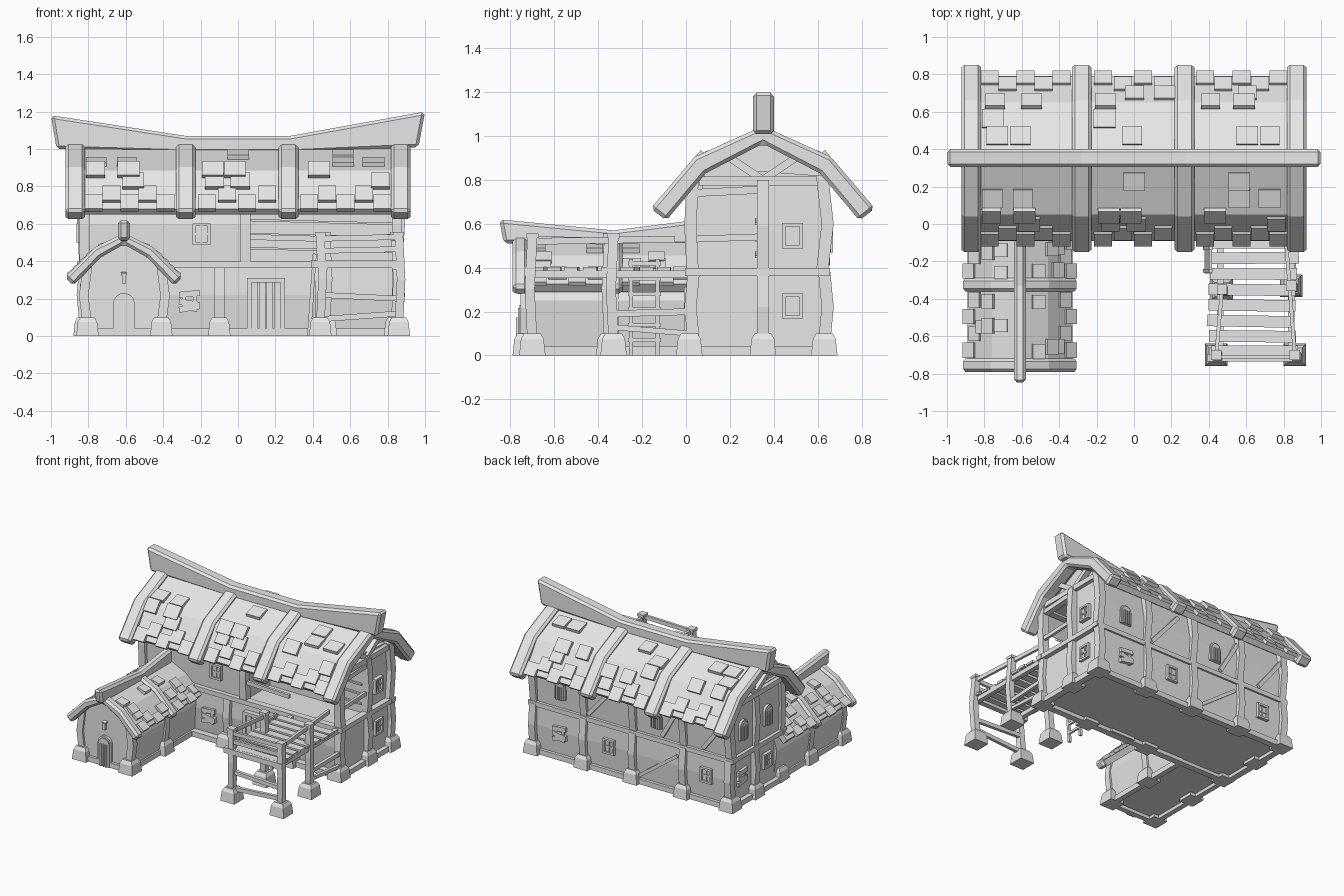
import bpy, bmesh, math, random
from mathutils import Vector, Matrix

random.seed(4)
if "Cube" in bpy.data.objects:
    bpy.data.objects.remove(bpy.data.objects["Cube"], do_unlink=True)

GREY = (0.8, 0.8, 0.8, 1)
mat = bpy.data.materials.new("light grey")
mat.use_nodes = True
mat.diffuse_color = GREY
mat.node_tree.nodes["Principled BSDF"].inputs["Base Color"].default_value = GREY


def finish(name, bm, M=Matrix()):
    bmesh.ops.recalc_face_normals(bm, faces=bm.faces)
    me = bpy.data.meshes.new(name)
    bm.to_mesh(me)
    bm.free()
    me.transform(M)
    me.materials.append(mat)
    ob = bpy.data.objects.new(name, me)
    bpy.context.scene.collection.objects.link(ob)
    return ob


def loft(bm, rings):
    """Skin a list of equal rings of points and cap both ends."""
    rings = [[bm.verts.new(p) for p in r] for r in rings]
    bm.faces.new(rings[0])
    bm.faces.new(rings[-1])
    n = len(rings[0])
    for lo, hi in zip(rings, rings[1:]):
        for i in range(n):
            j = (i + 1) % n
            bm.faces.new((lo[i], lo[j], hi[j], hi[i]))


SQUARE = ((-1, -1), (1, -1), (1, 1), (-1, 1))


def add_beam(bm, a, b, w, h):
    """Box running from a to b; h is the upright thickness of a level beam."""
    a, b = Vector(a), Vector(b)
    z = (b - a).normalized()
    ref = Vector((0, 1, 0)) if abs(z.z) > 0.9 else Vector((0, 0, 1))
    x = ref.cross(z).normalized()
    y = z.cross(x)
    loft(bm, [[p + x * (i * w / 2) + y * (j * h / 2) for i, j in SQUARE] for p in (a, b)])


def beams(name, items, M=Matrix()):
    bm = bmesh.new()
    for it in items:
        add_beam(bm, *it)
    return finish(name, bm, M)


def prism(name, pts, axis, a, b, M=Matrix()):
    """Profile of (side, z) points pushed along the x or y axis from a to b."""
    bm = bmesh.new()
    at = (lambda p, t: (t, p[0], p[1])) if axis == "x" else (lambda p, t: (p[0], t, p[1]))
    loft(bm, [[at(p, t) for p in pts] for t in (a, b)])
    return finish(name, bm, M)


def chamfer(ob):
    bev = ob.modifiers.new("chamfer", "BEVEL")
    bev.width = .016
    bev.segments = 1


def arch_band(outer, inner, c):
    """Closed gable-shaped band mirrored about c."""
    right = [(c + d, z) for d, z in outer]
    left = [(c - d, z) for d, z in outer[-2::-1]]
    r_in = [(c + d, z) for d, z in inner]
    l_in = [(c - d, z) for d, z in inner[-2::-1]]
    return right + left + (r_in + l_in)[::-1]


def shingles(name, outer, c, axis, bays, rows, per_bay, step, size):
    """Tilted shingles over both slopes, and a ragged double row along the eaves."""
    bm = bmesh.new()

    def tile(s, seg, t, u, width):
        p, q = Vector(outer[seg]), Vector(outer[seg + 1])
        run = (q - p).normalized()
        up = Vector((-run.y, run.x)) if run.x > 0 else Vector((run.y, -run.x))
        low = p + (q - p) * t + up * .014
        high = low + run * size - up * .012
        a, b = [(u, c + s * v.x, v.y) if axis == "x" else (c + s * v.x, u, v.y) for v in (low, high)]
        add_beam(bm, a, b, width, .024)

    for s in (-1, 1):
        for u0, u1 in bays:
            spots = [(r, k) for r in rows for k in range(3)]
            for (seg, t), k in random.sample(spots, per_bay):
                u = u0 + (u1 - u0) * (k + 0.5 + random.uniform(-.2, .2)) / 3
                tile(s, seg, t, u, size * random.uniform(1, 1.2))
            n = round((u1 - u0) / step)
            for k in range(n):
                tile(s, 0, .16 if k % 2 else -.07, u0 + (u1 - u0) * (k + 0.5) / n, step * .95)
    return finish(name, bm)


def gable_roof(name, rib, slab, c, axis, span, ribs, rw, bays, *tiles):
    prism(name + "_slab", arch_band(*slab, c), axis, *span)
    for r in ribs:
        chamfer(prism(name + "_rib", arch_band(*rib, c), axis, r - rw / 2, r + rw / 2))
    shingles(name + "_shingles", slab[0], c, axis, bays, *tiles)


def post(x, y, z0, z1, bx=0, by=0, w=.055):
    """Square post whose middle is pushed sideways."""
    bm = bmesh.new()
    loft(bm, [[(px + i * w / 2, py + j * w / 2, z) for i, j in SQUARE]
              for px, py, z in ((x, y, z0), (x + bx, y + by, (z0 + z1) / 2), (x, y, z1))])
    finish("bent_post", bm)


def stone(x, y):
    bm = bmesh.new()
    loft(bm, [[(x + i * r, y + j * r, z) for i, j in SQUARE] for r, z in ((.06, 0), (.052, .075), (.038, .1))])
    finish("foot_stone", bm)


def spot(x, y, z, side):
    turn = {"front": 0, "right": 90, "back": 180, "left": -90}[side]
    return Matrix.Translation((x, y, z)) @ Matrix.Rotation(math.radians(turn), 4, "Z")


def frame_items(w, h, t, d):
    return [((-w, 0, 0), (-w, 0, h), t, d), ((w, 0, 0), (w, 0, h), t, d),
            ((-w - t / 2, 0, 0), (w + t / 2, 0, 0), d, t),
            ((-w - t / 2, 0, h), (w + t / 2, 0, h), d, t)]


def window(*where):
    beams("window", frame_items(.04, .1, .015, .04) + [
        ((0, 0, 0), (0, 0, .1), .01, .025), ((-.04, 0, .05), (.04, 0, .05), .025, .01),
        ((-.04, 0, .05), (.04, 0, .05), .012, .1)], spot(*where))


def boards(*where):
    beams("boarded_window", [((-.055, 0, z), (.055, 0, z + r), .03, .032)
                             for z, r in ((.0, .02), (.045, -.02), (.08, .01))]
          + [((x, .005, -.01), (x, .005, .1), .02, .03) for x in (-.03, .03)], spot(*where))


def arched(name, where, w, h):
    M = spot(*where)
    for k, depth in ((1, .018), (.78, .026)):
        r, top = w * k, h - w
        arc = [(r * math.cos(math.pi * i / 8), top + r * math.sin(math.pi * i / 8)) for i in range(9)]
        prism(name, [(-r, 0), (r, 0)] + arc, "y", -depth, .02, M)
    beams(name + "_bars", [((x, -.028, 0), (x, -.028, top), .01, .012)
                           for x in (-w * .4, 0, w * .4)], M)


# Main house walls, upper floor with an open corner, and gable
prism("lower_walls", [(.05, .025), (.025, .22), (.03, .38), (.64, .38), (.645, .22), (.63, .025)], "x", -.82, .85)
prism("upper_back_walls", [(.33, .37), (.33, .84), (.6, .82), (.645, .58), (.63, .37)], "x", -.83, .84)
prism("upper_front_walls", [(.03, .37), (.02, .6), (.06, .82), (.4, .82), (.4, .37)], "x", -.83, .04)
prism("gable_walls", [(.06, .76), (.09, .84), (.35, .99), (.61, .84), (.64, .76)], "x", -.81, .81)

# Main roof
BAYS = [(-.82, -.34), (-.22, .21), (.33, .82)]
gable_roof("main_roof", ([(.51, .67), (.31, .905), (0, 1.045)], [(.44, .615), (.26, .83), (0, .965)]),
           ([(.44, .68), (.3, .885), (0, 1.015)], [(.41, .65), (.27, .85), (0, .98)]),
           .35, "x", (-.9, .9), (-.87, -.28, .27, .87), .105, BAYS,
           [(0, .5), (0, .8), (1, .15), (1, .45)], 5, .1, .1)
chamfer(prism("main_ridge_beam", [(-1, 1.18), (-.28, 1.07), (.28, 1.07), (1, 1.2), (.965, 1.01),
                                  (.28, .98), (-.28, .98), (-.97, 1.0)], "y", .305, .4))

# Front wing with its own roof
W = -.61
prism("wing_walls", arch_band([(.205, .025), (.235, .25), (.2, .37), (0, .5)], [(0, .025), (0, .025)][:1], W),
      "y", -.74, .1)
gable_roof("wing_roof", ([(.315, .315), (.155, .475), (0, .55)], [(.27, .27), (.125, .42), (0, .49)]),
           ([(.28, .325), (.15, .455), (0, .53)], [(.25, .29), (.12, .425), (0, .5)]),
           W, "y", (-.77, .04), (-.755, -.325), .07, [(-.72, -.36), (-.29, .02)],
           [(0, .45), (0, .7), (1, .15)], 4, .085, .07)
chamfer(prism("wing_ridge_beam", [(-.85, .62), (-.33, .57), (.03, .615), (.03, .5), (-.33, .5), (-.83, .51)],
              "x", W - .032, W + .032))

# Foot stones and bent posts
for x in (-.82, -.43, 0, .42, .85):
    post(x, .63, .06, .38, by=.015)
    post(x, .62, .38, .82, by=.025)
    stone(x, .63)
for x in (-.1, .44, .85):
    post(x, .035, .06, .38, by=-.015)
    stone(x, .015)
for x in (-.82, .04, .85):
    post(x, .03, .38, .8, by=-.01)
for s, x in ((-1, -.82), (1, .85)):
    post(x, .35, .06, .38, s * .015)
    post(x, .35, .38, .8, s * .015)
    stone(x, .35)
for x, s in ((-.805, -1), (-.41, 1)):
    for y in (-.73, -.33):
        post(x, y, .06, .37, s * .02, w=.05)
        stone(x, y)
stone(-.8, .02)

# Sill beams, floor band and top plates
for z, h, x0, x1, e in ((.02, .04, -.82, .85, .01), (.38, .035, -.86, .89, .01)):
    beams("wall_band", [((x0, .03 - e, z), (x1, .03 - e, z), .05, h), ((x0, .62 + e, z), (x1, .62 + e, z), .05, h),
                        ((-.82 - e, 0, z), (-.82 - e, .65, z), .05, h),
                        ((.85 + e, 0, z), (.85 + e, .65, z), .05, h)])
beams("wing_sill", [((-.82, -.74, .02), (-.4, -.74, .02), .04, .04)]
      + [((x, -.74, .02), (x, 0, .02), .04, .04) for x in (-.81, -.41)])
for x in (-.83, .84):
    beams("gable_timbers", [((x, .06, .795), (x, .64, .795), .06, .04),
                            ((x, .35, .8), (x, .17, .92), .04, .035), ((x, .35, .8), (x, .53, .92), .04, .035)])
beams("front_plate", [((-.82, .05, .77), (.85, .05, .77), .05, .05)])
beams("wall_braces", [((.38, .64, .42), (.14, .64, .7), .03, .03), ((-.4, .64, .68), (-.25, .64, .42), .03, .03),
                      ((-.05, .64, .06), (-.38, .645, .3), .02, .025), ((-.6, .64, .42), (-.8, .64, .68), .03, .03)])

# Balcony in the open corner
beams("balcony_rails", [((.04, .02, .53), (.43, .015, .52), .02, .03), ((.86, .03, .53), (.86, .33, .54), .02, .03)])
beams("balcony_back_planks", [((.06, .325, z + .02), (.83, .325, z), .02, .012) for z in (.45, .525, .6)])
beams("balcony_beam", [((.85, .03, .74), (.85, .34, .755), .045, .035)])

# Porch deck on posts
for x, y in ((.44, -.7), (.86, -.7), (.47, -.35), (.84, -.33)):
    stone(x, y)
    post(x, y, .06, .545, .012, -.012, .045)
    beams("post_cap", [((x, y, .535), (x, y, .555), .055, .055)])
planks = []
for i in range(8):
    y, r = -.1 - i * .083, random.uniform(-.02, .02)
    planks.append(((.41 + r, y, .395), (.875 + r, y + r / 2, .395), .062, .018))
beams("deck_planks", planks)
beams("deck_joists", [((.46, -.73, .37), (.46, .02, .37), .035, .035), ((.84, -.73, .37), (.84, .02, .37), .035, .035),
                      ((.39, -.715, .383), (.89, -.715, .383), .04, .04)])
beams("porch_rails", [((.42, -.71, z), (.88, -.71, z + .01), .02, .03) for z in (.455, .52)]
      + [((.86, -.7, .52), (.81, -.05, .53), .02, .03), ((.44, -.7, .53), (.47, -.35, .52), .02, .03)])
beams("porch_braces", [((.44, -.7, .22), (.86, -.7, .2), .025, .03), ((.44, -.7, .09), (.86, -.7, .12), .025, .03),
                       ((.85, -.35, .19), (.86, .02, .2), .025, .03), ((.85, -.35, .13), (.86, .02, .1), .025, .025)])

# Ladder beside the deck
beams("ladder", [((.38, y, 0), (.41, y, .44), .02, .018) for y in (-.25, -.13)]
      + [((.38 + z * .07, -.265, z), (.38 + z * .07, -.115, z), .015, .018)
         for z in (.07, .14, .21, .28, .35, .42)])

# Doors and windows
arched("wing_door", (W, -.74, 0, "front"), .058, .23)
beams("wing_lantern", [((W, -.755, .28), (W, -.755, .33), .02, .02), ((W, -.76, .33), (W, -.73, .34), .03, .012)])
beams("main_door", frame_items(.09, .285, .025, .07)
      + [((x, 0, 0), (x, 0, .28), .036, .045) for x in (-.06, -.02, .02, .06)], spot(.15, .025, .014, "front"))
window(-.195, .02, .495, "front")
boards(-.26, .02, .14, "front")
for z in (.175, .495):
    window(.85, .485, z, "right")
for x in (.2, -.63):
    window(x, .645, .17, "back")
boards(.62, .65, .16, "back")
for x in (.62, -.2):
    arched("back_arched_window", (x, .635, .47, "back"), .048, .15)
for y in (.5, .2):
    arched("side_arched_window", (-.83, y, .5, "left"), .048, .15)
boards(-.825, .5, .16, "left")
window(-.825, .2, .17, "left")
